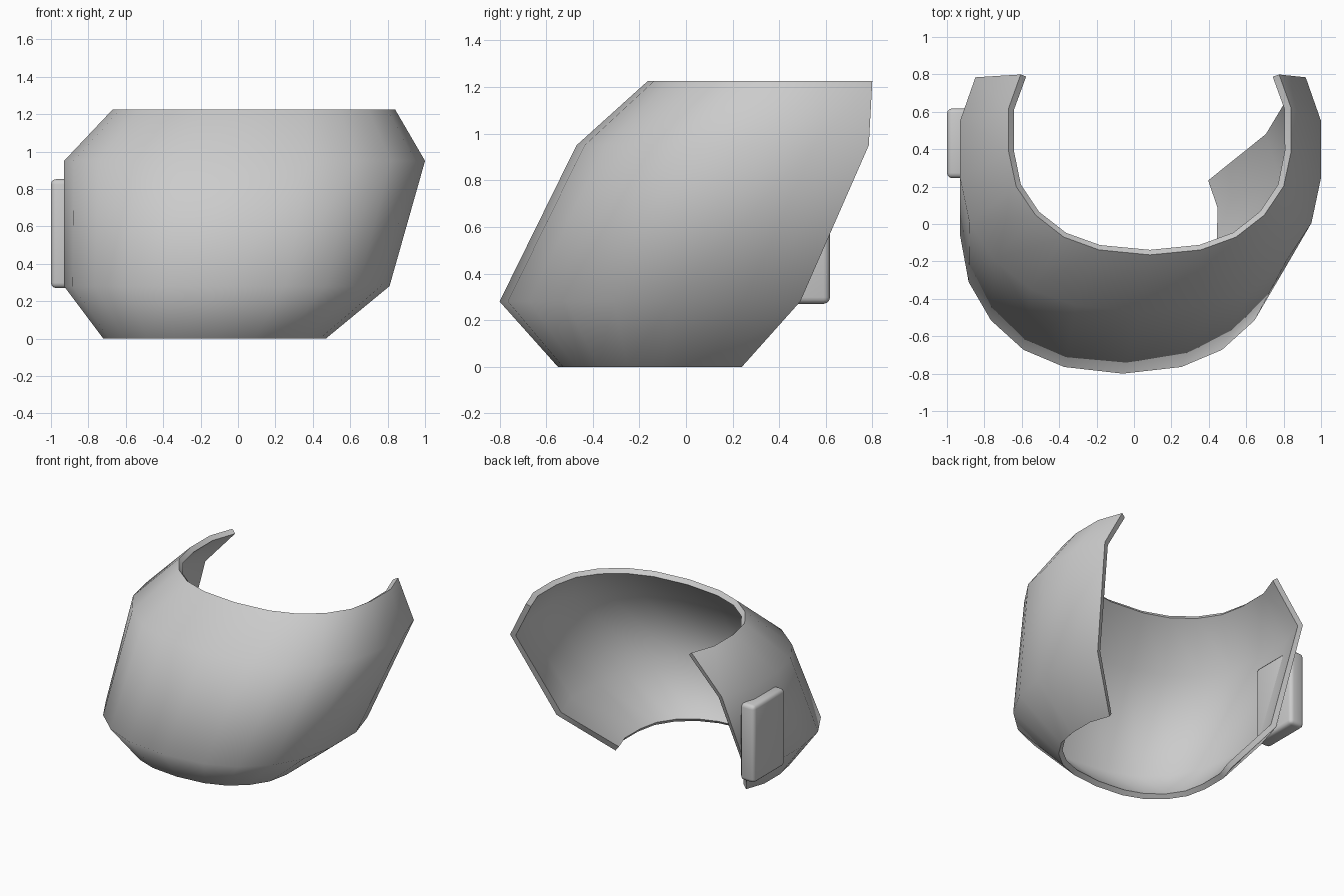
import bpy, bmesh

cube = bpy.data.objects.get("Cube")
if cube:
    bpy.data.objects.remove(cube, do_unlink=True)

grey = bpy.data.materials.new("plain_grey")
grey.use_nodes = True
grey.diffuse_color = (0.6, 0.6, 0.6, 1)
grey.node_tree.nodes["Principled BSDF"].inputs["Base Color"].default_value = (0.6, 0.6, 0.6, 1)


def add_object(name, bm):
    mesh = bpy.data.meshes.new(name)
    bm.to_mesh(mesh)
    bm.free()
    mesh.materials.append(grey)
    obj = bpy.data.objects.new(name, mesh)
    bpy.context.collection.objects.link(obj)
    return obj


def finish(obj, modifier, angle):
    """Apply the modifier, then smooth everything but the hard edges."""
    bpy.ops.object.select_all(action='DESELECT')
    obj.select_set(True)
    bpy.context.view_layer.objects.active = obj
    bpy.ops.object.modifier_apply(modifier=modifier.name)
    bpy.ops.object.shade_smooth_by_angle(angle=angle)


# Open oval outline: front centre round to the rear end, then mirrored
half = [(0, -1), (.36, -.96), (.61, -.857), (.81, -.68),
        (.947, -.45), (1, -.17), (1, .18), (.915, .45)]
outline = [(-x, y) for x, y in reversed(half[1:])] + half

# Shell rings: height, centre x, centre y, half width, half depth
rings = [(0, -.125, -.005, .595, .545),
         (.28, -.06, .09, .87, .89),
         (.95, .035, .395, .965, .865),
         (1.225, .085, .5, .755, .665)]

# Curved shell wall
bm = bmesh.new()
rows = [[bm.verts.new((cx + x * rx, cy + y * ry, z)) for x, y in outline]
        for z, cx, cy, rx, ry in rings]
for low, high in zip(rows, rows[1:]):
    for i in range(len(outline) - 1):
        bm.faces.new((low[i], low[i + 1], high[i + 1], high[i]))
shell = add_object("curved_shell", bm)
wall = shell.modifiers.new("wall", 'SOLIDIFY')
wall.thickness = 0.04
wall.offset = -1
finish(shell, wall, 1.3)

# Rounded block on the -x side
low, high = (-1.0, .245, .27), (-.88, .618, .852)
bm = bmesh.new()
bmesh.ops.create_cube(bm, size=1)
for v in bm.verts:
    v.co = [(a + b) / 2 + c * (b - a) for a, b, c in zip(low, high, v.co)]
block = add_object("side_block", bm)
rounding = block.modifiers.new("rounding", 'BEVEL')
rounding.width = 0.028
rounding.segments = 3
finish(block, rounding, 0.7)
